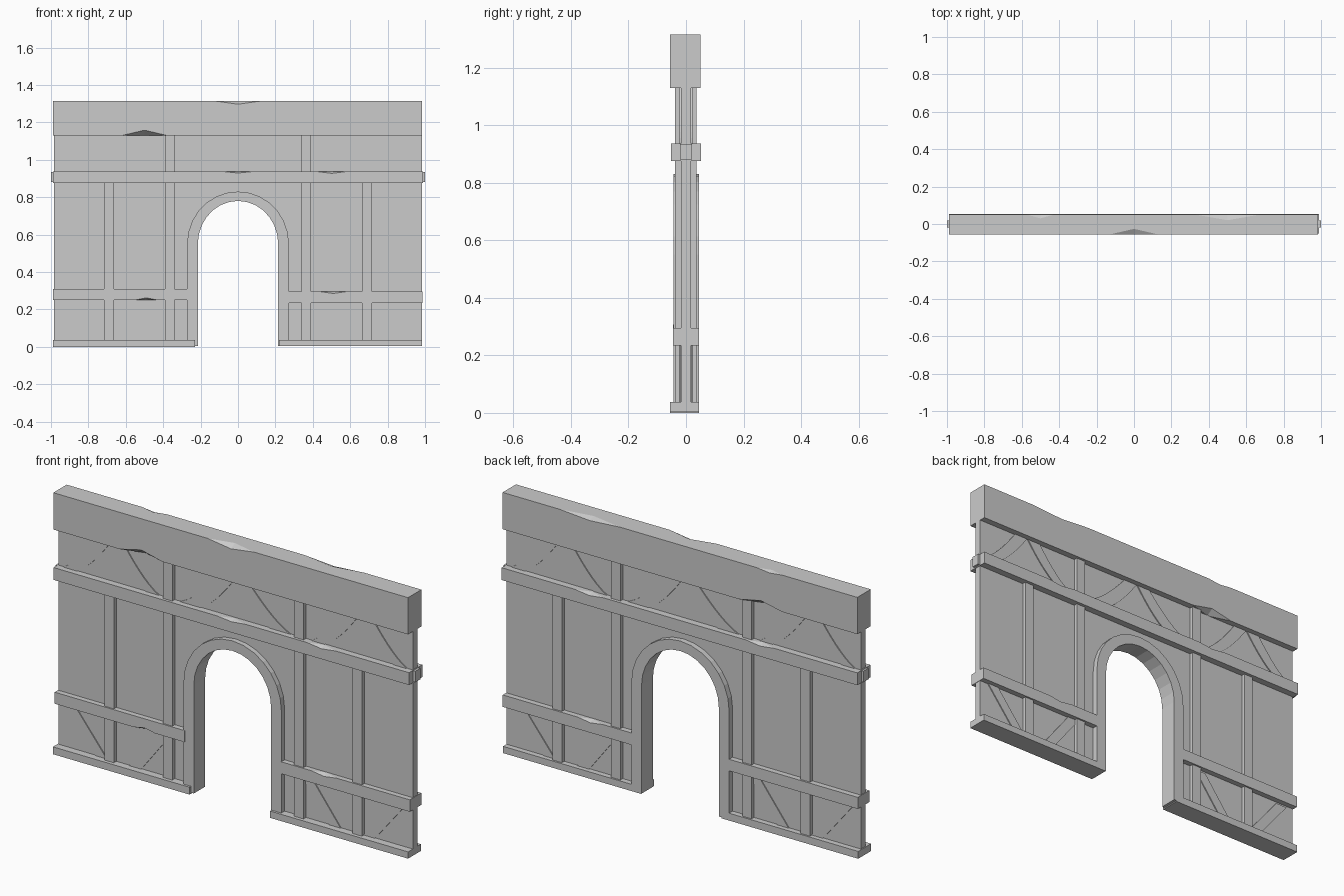
import bpy, bmesh, math
from mathutils import Vector

if "Cube" in bpy.data.objects:
    bpy.data.objects.remove(bpy.data.objects["Cube"], do_unlink=True)

GREY = (0.6, 0.6, 0.6, 1)
mat = bpy.data.materials.new("plain grey")
mat.use_nodes = True
mat.diffuse_color = GREY
mat.node_tree.nodes["Principled BSDF"].inputs["Base Color"].default_value = GREY


def add_object(name, bm):
    bmesh.ops.recalc_face_normals(bm, faces=bm.faces)
    mesh = bpy.data.meshes.new(name)
    bm.to_mesh(mesh)
    bm.free()
    mesh.materials.append(mat)
    obj = bpy.data.objects.new(name, mesh)
    bpy.context.collection.objects.link(obj)
    return obj


def prism(name, outline, y0, y1):
    """Extrude an x-z outline from y0 to y1."""
    bm = bmesh.new()
    face = bm.faces.new([bm.verts.new((x, y0, z)) for x, z in outline])
    out = bmesh.ops.extrude_face_region(bm, geom=[face])
    moved = [v for v in out["geom"] if isinstance(v, bmesh.types.BMVert)]
    bmesh.ops.translate(bm, verts=moved, vec=(0, y1 - y0, 0))
    return add_object(name, bm)


def beam(name, x0, x1, y0, y1, z0, z1, chips=()):
    """A box timber; each chip is (centre, radii) of a faceted nick on an edge."""
    obj = prism(name, [(x0, z0), (x1, z0), (x1, z1), (x0, z1)], y0, y1)
    for i, (centre, radii) in enumerate(chips):
        bm = bmesh.new()
        c = Vector(centre)
        px, py, pz = (Vector((radii[0], 0, 0)), Vector((0, radii[1], 0)), Vector((0, 0, radii[2])))
        for p in (px, -px, py, -py, pz, -pz):
            bm.verts.new(c + p)
        bmesh.ops.convex_hull(bm, input=bm.verts)
        cutter = add_object(f"{name}_chip_cutter_{i}", bm)
        cutter.hide_render = True
        cutter.hide_viewport = True
        cutter.display_type = 'WIRE'
        mod = obj.modifiers.new("chip", 'BOOLEAN')
        mod.operation = 'DIFFERENCE'
        mod.solver = 'EXACT'
        mod.object = cutter
    # bake the nicks and drop the cutters
    if chips:
        bpy.context.view_layer.update()
        deps = bpy.context.evaluated_depsgraph_get()
        mesh = bpy.data.meshes.new_from_object(obj.evaluated_get(deps))
        cutters = [m.object for m in obj.modifiers]
        obj.modifiers.clear()
        obj.data = mesh
        for c in cutters:
            bpy.data.objects.remove(c, do_unlink=True)
    return obj


def arch(rx, rz, base, spring=0.55, steps=14):
    """Points from the left foot over the arch to the right foot."""
    pts = [(-rx, base)]
    for i in range(steps + 1):
        a = math.pi * (1 - i / steps)
        pts.append((rx * math.cos(a), spring + rz * math.sin(a)))
    return pts + [(rx, base)]


# Wall panel with doorway
END = 0.985
prism("wall_panel", [(-END, 0.02), (-END, 1.2), (END, 1.2), (END, 0.02)]
      + arch(0.24, 0.255, 0.02)[::-1], -0.018, 0.018)

# Arched door frame
prism("door_arch", arch(0.272, 0.28, 0.005) + arch(0.215, 0.23, 0.005)[::-1], -0.044, 0.046)

# Long horizontal timbers
beam("top_beam", -0.988, 0.985, -0.056, 0.05, 1.13, 1.315, [
    ((0, -0.056, 1.315), (0.13, 0.03, 0.018)),
    ((0.5, 0.05, 1.315), (0.17, 0.03, 0.012)),
    ((-0.5, 0.05, 1.315), (0.07, 0.02, 0.008)),
    ((-0.5, -0.056, 1.13), (0.12, 0.035, 0.028)),
    ((-0.45, 0.05, 1.13), (0.12, 0.035, 0.025))])
beam("middle_rail", -0.99, 0.988, -0.052, 0.053, 0.875, 0.937, [
    ((0, -0.052, 0.937), (0.08, 0.025, 0.008)),
    ((0.5, -0.052, 0.937), (0.08, 0.025, 0.01)),
    ((0.5, 0.053, 0.937), (0.08, 0.025, 0.01)),
    ((-0.45, 0.053, 0.937), (0.08, 0.025, 0.01))])
beam("rail_tenon", -1, 1, -0.02, 0.02, 0.88, 0.935)
beam("left_low_rail", 0.27, 0.987, -0.045, 0.046, 0.235, 0.295, [
    ((0.51, -0.045, 0.295), (0.07, 0.025, 0.01)),
    ((0.5, 0.046, 0.295), (0.07, 0.025, 0.01))])
beam("right_low_rail", -0.988, -0.265, -0.045, 0.046, 0.25, 0.308, [
    ((-0.49, -0.045, 0.25), (0.06, 0.02, 0.012))])
beam("left_sill", 0.218, 0.985, -0.056, 0.046, 0.003, 0.037)
beam("right_sill", -0.99, -0.23, -0.056, 0.046, 0, 0.037)

# Posts and braces, repeated on both sides of the doorway
for side, s in (("left", 1), ("right", -1)):
    for name, x, top in (("inner_post", 0.365, 1.14), ("outer_post", 0.69, 0.88)):
        beam(f"{side}_{name}", s * x - 0.026, s * x + 0.026, -0.038, 0.037, 0.03, top)
    for name, foot, head in (("inner_brace", 0.56, 0.39), ("outer_brace", 0.74, 0.91)):
        w = 0.032
        prism(f"{side}_{name}", [(s * (foot - w), 0.03), (s * (foot + w), 0.03),
                                 (s * (head + w), 0.24), (s * (head - w), 0.24)]
              if name == "outer_brace" else
              [(s * (foot - w), 0.03), (s * (foot + w), 0.03),
               (s * 0.43, 0.24), (s * 0.39, 0.24), (s * 0.39, 0.21)], -0.023, 0.023)


# Curved braces spreading down from the top beam
def sweep(x, start, reach, s, steps=8):
    """Hollow curve, steep at the top and flat at the foot."""
    pts = []
    for i in range(steps + 1):
        t = i / steps
        drop = 1 - (1 - t) ** 1.5
        pts.append((x + s * (start + (reach - start) * t), 1.135 - 0.205 * drop))
    return pts


for bay, x in (("left", 0.69), ("centre", 0.0), ("right", -0.69)):
    for s in (1, -1):
        label = "a" if s > 0 else "b"
        reach = 0.29 if x else 0.335
        prism(f"{bay}_curved_brace_{label}",
              sweep(x, 0.075, reach, s) + sweep(x, 0.0, 0.215, s)[::-1], -0.023, 0.023)
